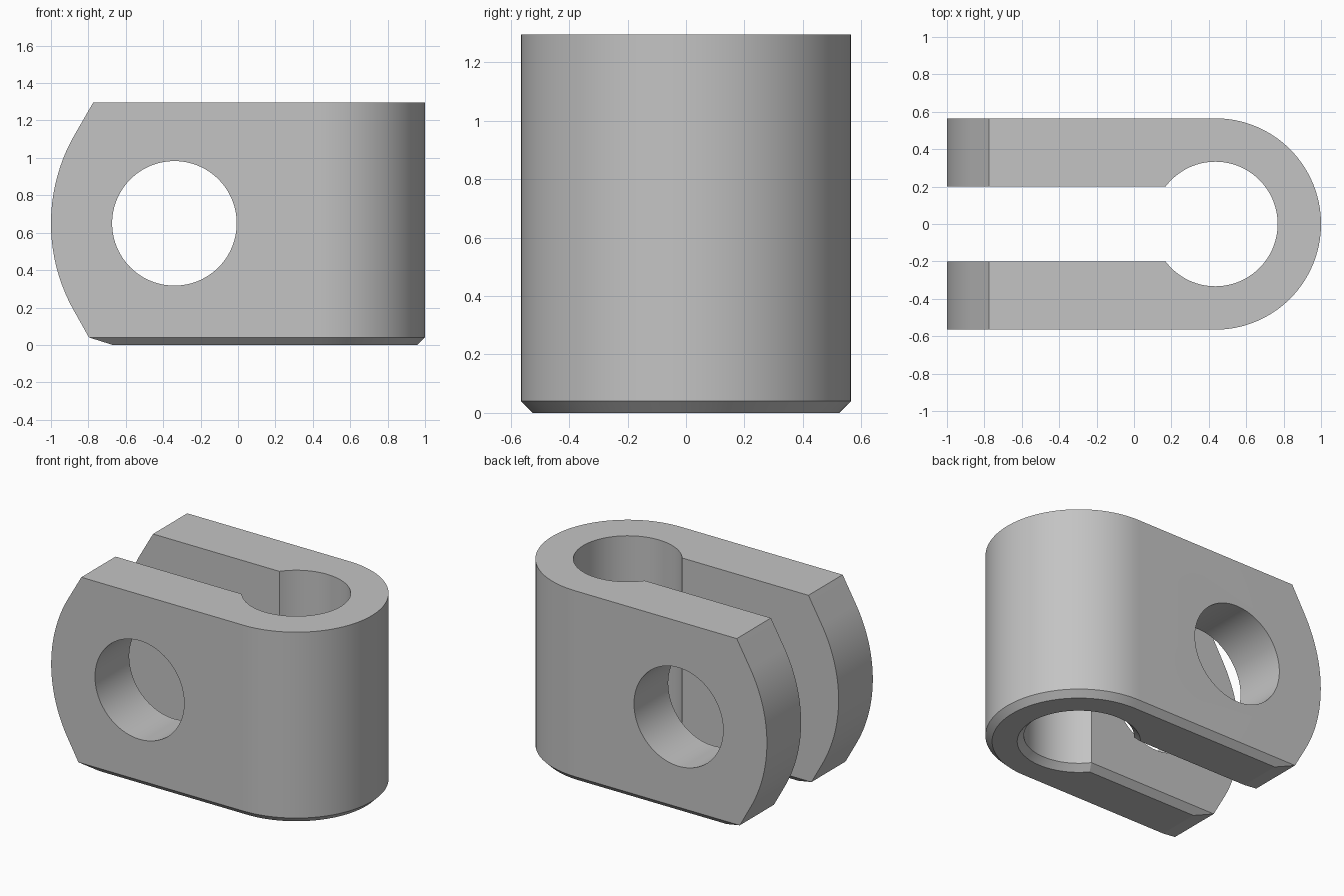
import bpy, bmesh
from math import sin, cos, asin, pi, radians

cube = bpy.data.objects.get("Cube")
if cube:
    bpy.data.objects.remove(cube, do_unlink=True)

HEIGHT, MID, CHAMFER = 1.295, 0.65, 0.04
BORE_X, BORE_R, OUTER_R, SLOT = 0.435, 0.333, 0.565, 0.2

grey = bpy.data.materials.new("plain grey")
grey.use_nodes = True
colour = (0.55, 0.55, 0.55, 1)
grey.diffuse_color = colour
grey.node_tree.nodes["Principled BSDF"].inputs["Base Color"].default_value = colour


def arc(cx, cy, r, start, end, steps):
    angles = [start + (end - start) * i / steps for i in range(steps + 1)]
    return [(cx + r * cos(a), cy + r * sin(a)) for a in angles]


def loft(name, rings):
    """Closed solid through rings that share one point count."""
    bm = bmesh.new()
    loops = [[bm.verts.new(p) for p in ring] for ring in rings]
    for low, high in zip(loops, loops[1:]):
        for i in range(len(low)):
            j = (i + 1) % len(low)
            bm.faces.new((low[i], low[j], high[j], high[i]))
    bm.faces.new(loops[0][::-1])
    bm.faces.new(loops[-1])
    bmesh.ops.recalc_face_normals(bm, faces=bm.faces)
    mesh = bpy.data.meshes.new(name)
    bm.to_mesh(mesh)
    bm.free()
    mesh.materials.append(grey)
    obj = bpy.data.objects.new(name, mesh)
    bpy.context.collection.objects.link(obj)
    return obj


def plan(inset, z):
    """U-shaped plan: rounded outside, round bore opening into a slot."""
    r, s = BORE_R + inset, SLOT + inset
    mouth = pi - asin(s / r)
    outer = arc(BORE_X, 0, OUTER_R - inset, -pi / 2, pi / 2, 64)
    inner = arc(BORE_X, 0, r, mouth, -mouth, 80)
    points = [(-1.2, inset - OUTER_R)] + outer + [(-1.2, OUTER_R - inset), (-1.2, s)]
    points += inner + [(-1.2, -s)]
    return [(x, y, z) for x, y in points]


def side_prism(name, outline):
    return loft(name, [[(x, y, z) for x, z in outline] for y in (-1, 1)])


# Clevis body with chamfered bottom edges
body = loft("clevis_body", [plan(CHAMFER, 0), plan(0, CHAMFER), plan(0, HEIGHT)])

# Curved prong ends with straight tangents, and a shallow chamfer beneath
end_r = 0.95
bow = arc(end_r - 1, MID, end_r, radians(150), radians(210), 40)
end_shape = [(-0.67, -0.0), (-0.67, -0.3), (1.3, -0.3), (1.3, 1.6), (-0.599, 1.6)]
end_shape += bow + [(-0.797, CHAMFER)]
end_cutter = side_prism("end_cutter", end_shape)

# Cross pin hole through both prongs
pin_cutter = side_prism("pin_cutter", arc(-0.34, MID, BORE_R, 0, 2 * pi, 96)[:-1])

for cutter, operation in ((end_cutter, 'INTERSECT'), (pin_cutter, 'DIFFERENCE')):
    mod = body.modifiers.new(cutter.name, 'BOOLEAN')
    mod.object, mod.operation, mod.solver = cutter, operation, 'EXACT'

bpy.ops.object.select_all(action='DESELECT')
body.select_set(True)
bpy.context.view_layer.objects.active = body
for mod in list(body.modifiers):
    bpy.ops.object.modifier_apply(modifier=mod.name)
for cutter in (end_cutter, pin_cutter):
    bpy.data.objects.remove(cutter, do_unlink=True)

bpy.ops.object.shade_smooth_by_angle(angle=radians(12))
